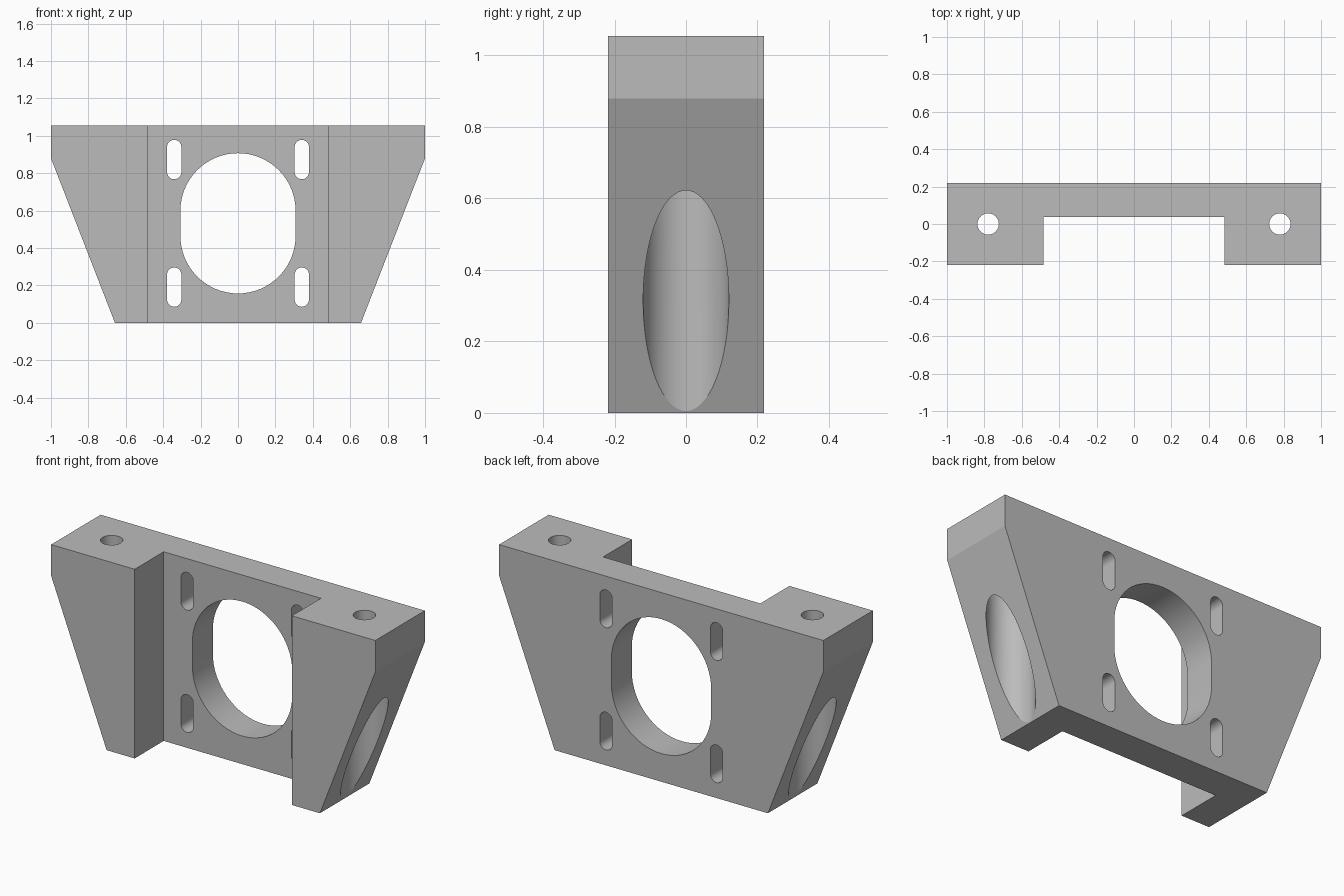
import bpy, bmesh, math
from mathutils import Vector

if "Cube" in bpy.data.objects:
    bpy.data.objects.remove(bpy.data.objects["Cube"])

HEIGHT, HALF_DEPTH = 1.055, 0.218
MID_Z = 0.532          # centre of the motor opening
TRAVEL = 0.067         # half of the slot travel
SCREW_X = 0.78

grey = bpy.data.materials.new("plain grey")
grey.use_nodes = True
grey.diffuse_color = (0.5, 0.5, 0.5, 1)
grey.node_tree.nodes["Principled BSDF"].inputs["Base Color"].default_value = (0.5, 0.5, 0.5, 1)


def prism(name, outline, push):
    """Extrude a closed 3D outline along a vector into a solid."""
    bm = bmesh.new()
    face = bm.faces.new([bm.verts.new(p) for p in outline])
    top = bmesh.ops.extrude_face_region(bm, geom=[face])["geom"]
    bmesh.ops.translate(bm, vec=Vector(push),
                        verts=[v for v in top if isinstance(v, bmesh.types.BMVert)])
    bmesh.ops.recalc_face_normals(bm, faces=bm.faces)
    mesh = bpy.data.meshes.new(name)
    bm.to_mesh(mesh)
    bm.free()
    mesh.materials.append(grey)
    obj = bpy.data.objects.new(name, mesh)
    bpy.context.collection.objects.link(obj)
    return obj


def slot(name, x, z, radius, steps=32):
    """Upright rounded slot running front to back."""
    outline = []
    for side in (1, -1):
        for i in range(steps + 1):
            a = math.pi * i / steps
            outline.append((x + side * radius * math.cos(a), -0.5,
                            z + side * (TRAVEL + radius * math.sin(a))))
    return prism(name, outline, (0, 1, 0))


def bore(name, x, radius, z0, z1, steps=64):
    """Vertical round hole."""
    ring = [math.tau * i / steps for i in range(steps)]
    return prism(name, [(x + radius * math.cos(a), radius * math.sin(a), z0) for a in ring],
                 (0, 0, z1 - z0))


# Bracket body with tapered sides
right = [(0.658, 0), (1, 0.88), (1, HEIGHT)]
profile = right + [(-x, z) for x, z in reversed(right)]
bracket = prism("motor_bracket", [(x, -HALF_DEPTH, z) for x, z in profile],
                (0, 2 * HALF_DEPTH, 0))

# Front recess that leaves the thin back plate
cutters = [prism("recess_cutter",
                 [(-0.485, -0.5, -0.1), (0.485, -0.5, -0.1), (0.485, 0.038, -0.1), (-0.485, 0.038, -0.1)],
                 (0, 0, 1.3))]

# Motor opening and its four adjustment slots
cutters.append(slot("opening_cutter", 0, MID_Z, 0.308))
for sx in (-1, 1):
    for sz in (-1, 1):
        cutters.append(slot("slot_cutter", sx * 0.341, MID_Z + sz * 0.341, 0.038))
    # Screw hole and the wide bore that breaks through the tapered side
    cutters.append(bore("counterbore_cutter", sx * SCREW_X, 0.12, -0.1, 0.88))
    cutters.append(bore("screw_cutter", sx * SCREW_X, 0.057, 0.8, 1.2))

bpy.context.view_layer.objects.active = bracket
for cutter in cutters:
    cutter.hide_render = True
    mod = bracket.modifiers.new(cutter.name, "BOOLEAN")
    mod.operation, mod.solver, mod.object = "DIFFERENCE", "EXACT", cutter
    bpy.ops.object.modifier_apply(modifier=mod.name)
for cutter in cutters:
    bpy.data.objects.remove(cutter)

bpy.ops.object.select_all(action="DESELECT")
bracket.select_set(True)
bpy.ops.object.shade_smooth_by_angle(angle=math.radians(15))
